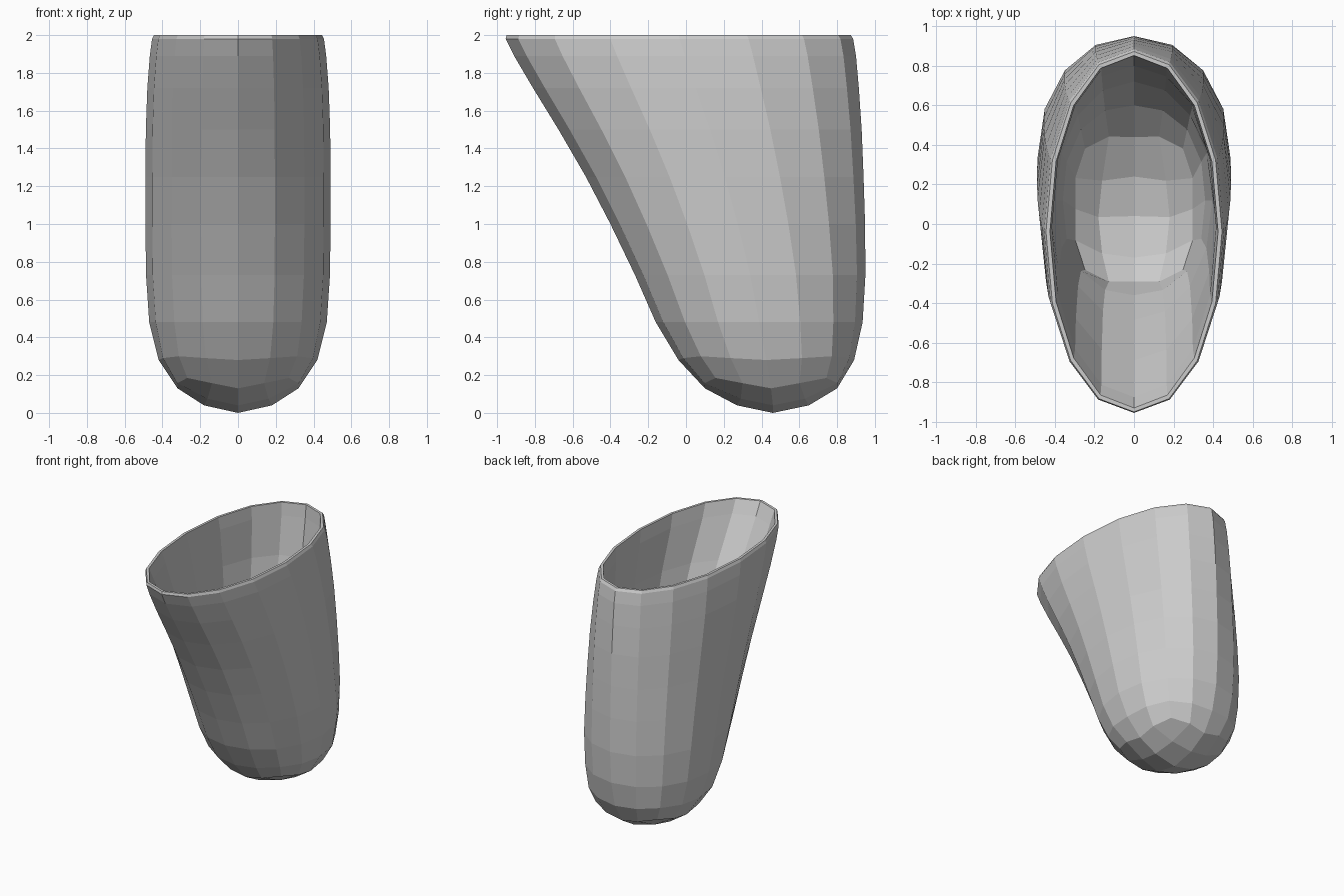
import bpy, bmesh
from math import cos, sin, pi

if "Cube" in bpy.data.objects:
    bpy.data.objects.remove(bpy.data.objects["Cube"])

SIDES = 16

# Ring sections: (height, front y, back y, half width), bottom to top outside
OUTER = [(0.13, 0.10, 0.80, 0.32), (0.28, -0.04, 0.89, 0.42),
         (0.48, -0.16, 0.935, 0.47), (0.73, -0.27, 0.95, 0.487),
         (1.0, -0.40, 0.948, 0.49), (1.25, -0.53, 0.94, 0.49),
         (1.5, -0.675, 0.93, 0.488), (1.72, -0.81, 0.915, 0.48),
         (1.89, -0.91, 0.90, 0.467), (1.98, -0.955, 0.885, 0.455)]
# Rim and inside wall, top to floor
INNER = [(2.0, -0.95, 0.872, 0.445), (2.0, -0.93, 0.852, 0.425),
         (1.9, -0.875, 0.842, 0.415), (1.6, -0.69, 0.80, 0.41),
         (1.25, -0.485, 0.72, 0.395), (1.02, -0.36, 0.60, 0.36),
         (0.86, -0.29, 0.44, 0.295)]


def soft(v):
    """Slightly squared ellipse coordinate."""
    return (abs(v) ** 0.96) * (1 if v >= 0 else -1)


def ring(bm, section, count=SIDES, bulge=0.0, lift=0.0):
    """Oval loop; bulge and lift push the diagonals out and up."""
    z, front, back, half = section
    cy, sy = (front + back) / 2, (back - front) / 2
    loop = []
    for i in range(count):
        a = 2 * pi * i / count
        d = sin(2 * a) ** 2
        k = 1 + bulge * d
        loop.append(bm.verts.new((half * k * soft(cos(a)),
                                  cy + sy * k * soft(sin(a)), z + lift * d)))
    return loop


def bridge(bm, a, b):
    for i in range(len(a)):
        j = (i + 1) % len(a)
        bm.faces.new((a[i], a[j], b[j], b[i]))


def grid_cap(bm, edge, small, pole):
    """Close a 16-sided loop with a 4 x 4 rounded quad grid."""
    inner = ring(bm, small, 8, 0.25, 0.035)
    centre = bm.verts.new(pole)
    for j in range(1, 8, 2):
        p, n = inner[j - 1], inner[(j + 1) % 8]
        e = [edge[(2 * j + k) % SIDES] for k in range(-2, 3)]
        bm.faces.new((e[1], e[2], e[3], inner[j]))
        bm.faces.new((e[0], e[1], inner[j], p))
        bm.faces.new((e[3], e[4], n, inner[j]))
        bm.faces.new((centre, p, inner[j], n))


bm = bmesh.new()

# Outer wall, rim and inner wall as one continuous shell
sections = OUTER + INNER
loops = []
for i, s in enumerate(sections):
    if i in (0, len(sections) - 1):
        loops.append(ring(bm, s, SIDES, 0.17, 0.055))
    elif i in (1, len(sections) - 2):
        loops.append(ring(bm, s, SIDES, 0.04, 0.02))
    else:
        loops.append(ring(bm, s))
for a, b in zip(loops, loops[1:]):
    bridge(bm, a, b)

# Rounded base and inside floor
grid_cap(bm, loops[0], (0.04, 0.27, 0.65, 0.18), (0, 0.46, 0.0))
grid_cap(bm, loops[-1], (0.76, -0.17, 0.24, 0.18), (0, 0.04, 0.73))

bmesh.ops.recalc_face_normals(bm, faces=bm.faces)
mesh = bpy.data.meshes.new("slanted_cup")
bm.to_mesh(mesh)
bm.free()
cup = bpy.data.objects.new("slanted_cup", mesh)
bpy.context.collection.objects.link(cup)
